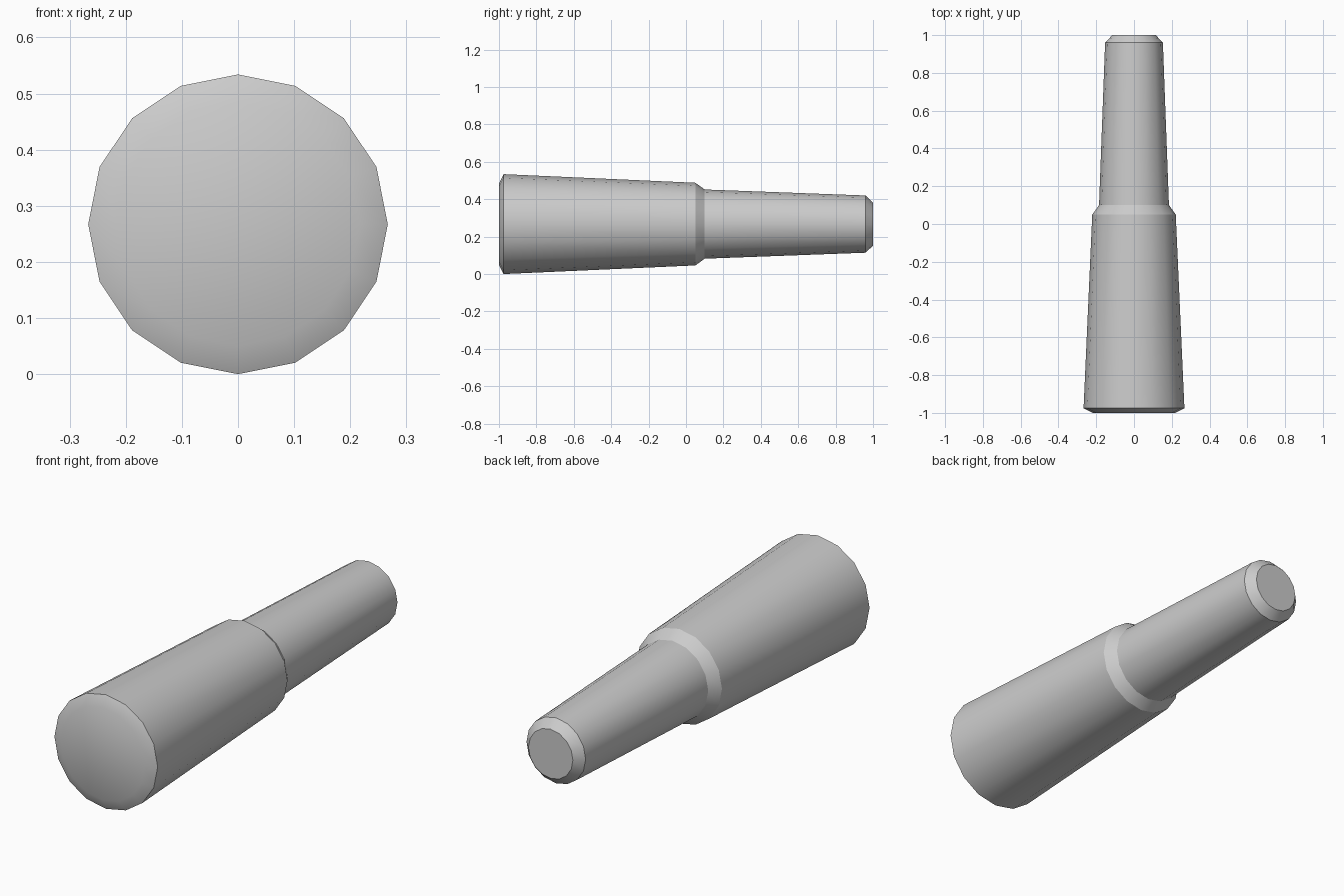
import bpy, bmesh, math

if "Cube" in bpy.data.objects:
    bpy.data.objects.remove(bpy.data.objects["Cube"])

SIDES = 16
CENTRE_Z = 0.267

# Profile along the length: (y, radius)
PROFILE = [(-1.0, 0.217), (-0.975, 0.267), (0.05, 0.221),
           (0.1, 0.185), (0.96, 0.153), (1.0, 0.115)]

bm = bmesh.new()

# One ring of vertices per profile point, with a corner at the top
rings = []
for y, r in PROFILE:
    ring = []
    for i in range(SIDES):
        a = 2 * math.pi * i / SIDES
        ring.append(bm.verts.new((r * math.sin(a), y, CENTRE_Z + r * math.cos(a))))
    rings.append(ring)

# Walls between neighbouring rings
for lower, upper in zip(rings, rings[1:]):
    for i in range(SIDES):
        j = (i + 1) % SIDES
        bm.faces.new((lower[i], lower[j], upper[j], upper[i]))

# End caps
bm.faces.new(rings[0])
bm.faces.new(rings[-1])
bmesh.ops.recalc_face_normals(bm, faces=bm.faces)

mesh = bpy.data.meshes.new("stepped_handle")
bm.to_mesh(mesh)
bm.free()
handle = bpy.data.objects.new("stepped_handle", mesh)
bpy.context.collection.objects.link(handle)

# Smooth round sides, crisp steps
bpy.context.view_layer.objects.active = handle
handle.select_set(True)
bpy.ops.object.shade_smooth_by_angle(angle=math.radians(30))
